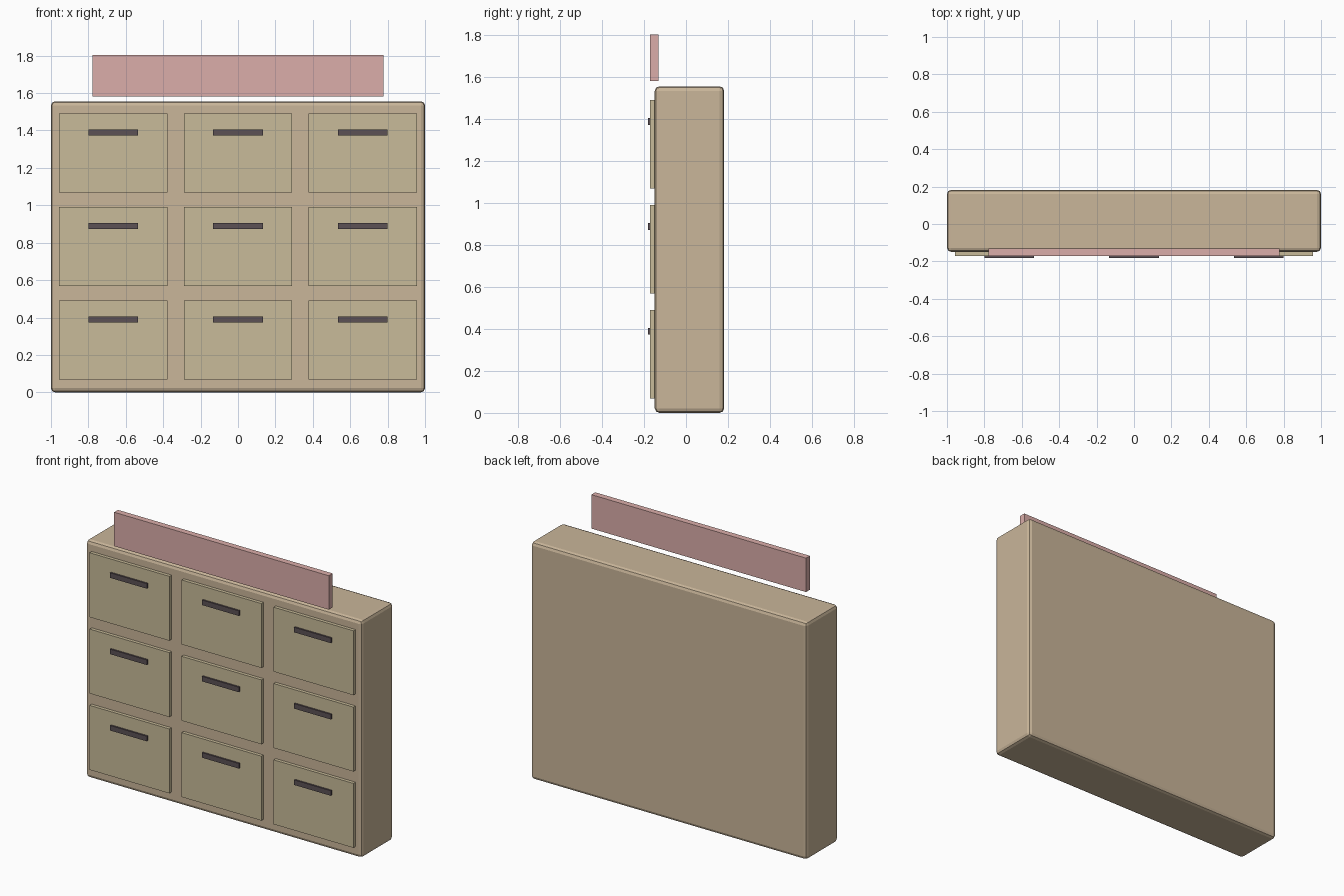
import bpy

if "Cube" in bpy.data.objects:
    bpy.data.objects.remove(bpy.data.objects["Cube"])


def material(name, rgb):
    m = bpy.data.materials.new(name)
    m.diffuse_color = [(c / 255) ** 2.2 for c in rgb] + [1]
    m.use_nodes = True
    m.node_tree.nodes["Principled BSDF"].inputs["Base Color"].default_value = m.diffuse_color
    return m


def box(name, x, y, z, mat, bevel=0):
    """Box from (min, max) ranges on each axis."""
    bpy.ops.mesh.primitive_cube_add(
        size=1, location=[(a + b) / 2 for a, b in (x, y, z)])
    ob = bpy.context.object
    ob.name = name
    ob.scale = [b - a for a, b in (x, y, z)]
    bpy.ops.object.transform_apply(location=False, rotation=False, scale=True)
    ob.data.materials.append(mat)
    if bevel:
        mod = ob.modifiers.new("rounded_edges", 'BEVEL')
        mod.width = bevel
        mod.segments = 2
    return ob


body_mat = material("body_tan", (200, 180, 152))
drawer_mat = material("drawer_olive", (199, 186, 152))
handle_mat = material("handle_dark", (92, 82, 86))
panel_mat = material("panel_pink", (218, 172, 168))

# Cabinet body with softened edges
box("cabinet_body", (-1, 1), (-0.149, 0.182), (0, 1.556), body_mat, 0.022)

# Grid of drawer fronts, each with a bar handle
for row in range(3):
    for col in range(3):
        cx = (col - 1) * 0.667
        cz = 0.28 + row * 0.5
        tag = f"{row + 1}_{col + 1}"
        box("drawer_front_" + tag, (cx - 0.289, cx + 0.289), (-0.171, -0.147),
            (cz - 0.211, cz + 0.211), drawer_mat)
        hz = cz + 0.109
        box("drawer_handle_" + tag, (cx - 0.133, cx + 0.133), (-0.182, -0.169),
            (hz - 0.0165, hz + 0.0165), handle_mat)

# Sign board floating above the front edge
box("sign_board", (-0.778, 0.778), (-0.171, -0.131), (1.582, 1.804), panel_mat)
